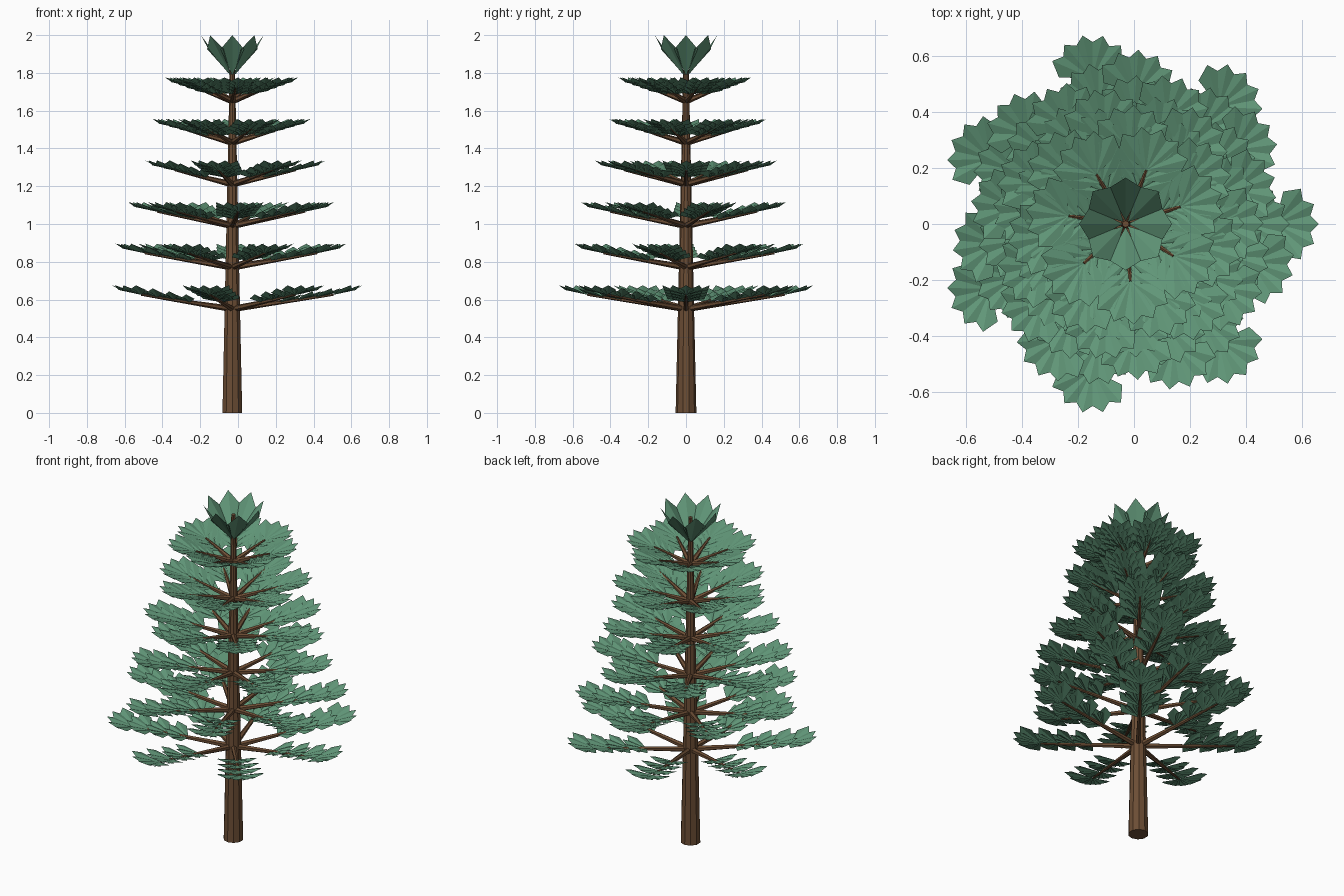
import bpy, bmesh
from math import sin, cos, pi, radians, hypot
from mathutils import Vector, Matrix

if "Cube" in bpy.data.objects:
    bpy.data.objects.remove(bpy.data.objects["Cube"])

CX = -0.03            # trunk axis in x
LAYERS, ARMS = 6, 7   # whorls, branches per whorl


def material(name, rgb):
    m = bpy.data.materials.new(name)
    m.diffuse_color = (*rgb, 1)
    m.use_nodes = True
    m.node_tree.nodes["Principled BSDF"].inputs["Base Color"].default_value = m.diffuse_color
    return m


BARK = material("bark", (0.15, 0.075, 0.035))
NEEDLE = material("foliage", (0.12, 0.31, 0.19))


def finish(bm, name, mat):
    me = bpy.data.meshes.new(name)
    bm.to_mesh(me)
    bm.free()
    me.materials.append(mat)
    ob = bpy.data.objects.new(name, me)
    bpy.context.collection.objects.link(ob)
    return ob


def limb(bm, a, b, r1, r2, sides):
    """Tapered stick from a to b."""
    a, b = Vector(a), Vector(b)
    d = b - a
    rot = d.to_track_quat('Z', 'Y').to_matrix().to_4x4()
    bmesh.ops.create_cone(bm, cap_ends=True, segments=sides, radius1=r1, radius2=r2,
                          depth=d.length, matrix=Matrix.Translation((a + b) / 2) @ rot)


def leaf(bm, base, heading, pitch, length, half_width, fold):
    """Creased kite-shaped leaf with its widest point near the tip."""
    m = (Matrix.Translation(base) @ Matrix.Rotation(heading, 4, 'Z')
         @ Matrix.Rotation(-pitch, 4, 'Y'))
    s = 0.69 * length
    root, tip, left, right = [bm.verts.new(m @ Vector(p)) for p in (
        (0, 0, 0), (length, 0, 0), (s, half_width, -fold), (s, -half_width, -fold))]
    bm.faces.new((root, tip, left))
    bm.faces.new((root, right, tip))


# Trunk
bm = bmesh.new()
limb(bm, (CX, 0, 0), (CX, 0, 1.93), 0.055, 0.012, 10)
finish(bm, "trunk", BARK)

# Whorls of branches carrying leaf fans
for i in range(LAYERS):
    wood, green = bmesh.new(), bmesh.new()
    z0 = 0.55 + 0.22 * i
    reach = 0.535 - 0.066 * i
    root = Vector((CX, 0, z0))
    for k in range(ARMS):
        a = 0.6 * i + 2 * pi * k / ARMS
        end = root + Vector((reach * cos(a), reach * sin(a), 0.075))
        limb(wood, root, end, 0.017, 0.005, 6)
        for j in range(4):
            t = 0.46 + 0.18 * j
            p = root.lerp(end, t)
            size = 0.85 + 0.05 * j
            for n in range(-2, 3):
                leaf(green, p, a + radians(27 * n), radians(18),
                     0.164 * size, 0.045 * size, 0.01)
    finish(wood, f"branches_{i + 1}", BARK)
    finish(green, f"leaves_{i + 1}", NEEDLE)

# Upright crown of leaves at the tip
bm = bmesh.new()
for k in range(8):
    a = k * pi / 4
    base = Vector((CX + 0.01 * cos(a), 0.01 * sin(a), 1.785))
    leaf(bm, base, a, radians(54), 0.265, 0.062, 0.012)
finish(bm, "crown_leaves", NEEDLE)
